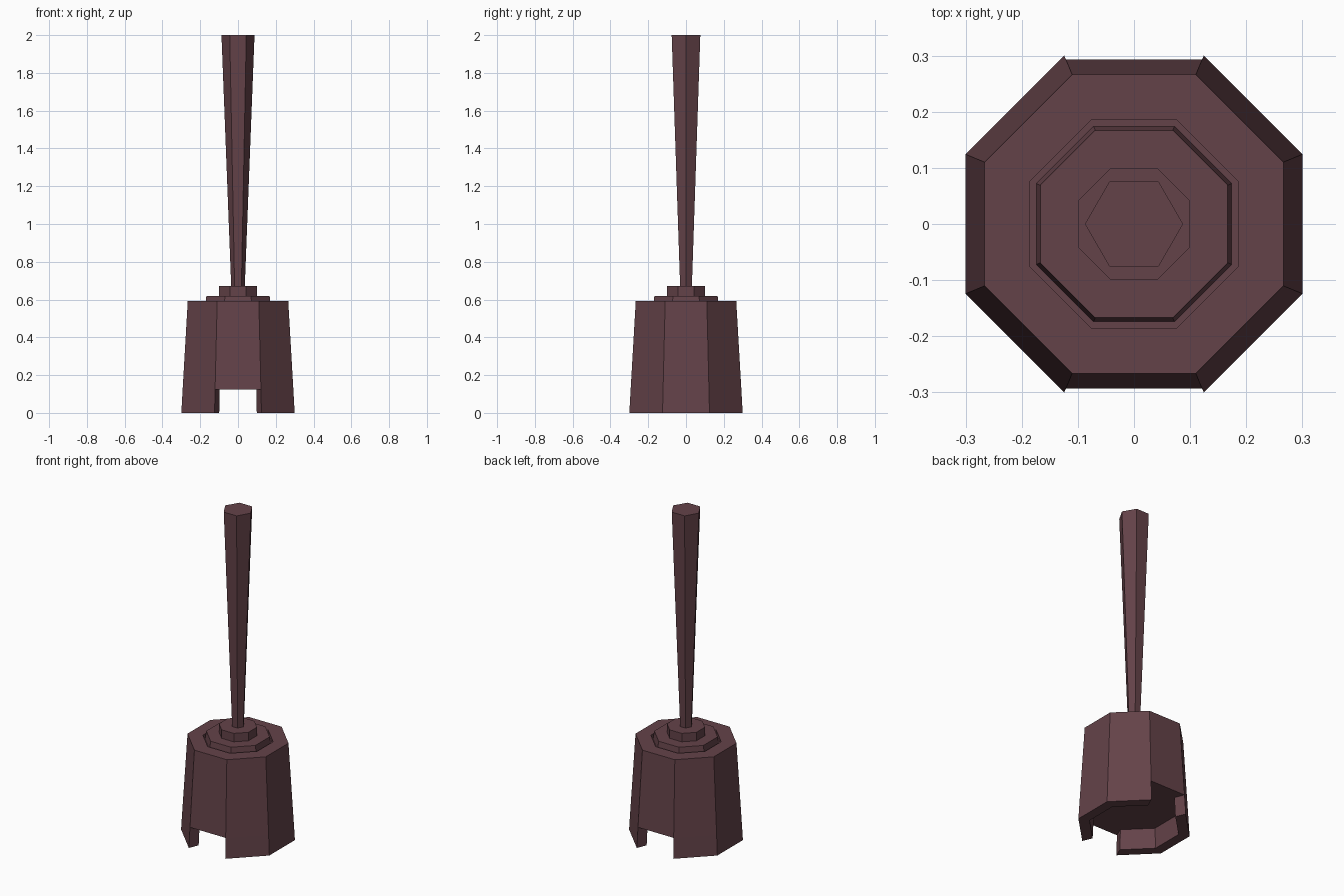
import bpy
import bmesh
from math import cos, sin, pi

cube = bpy.data.objects.get("Cube")
if cube:
    bpy.data.objects.remove(cube, do_unlink=True)

# One dark plum colour for everything
plum = bpy.data.materials.new("dark_plum")
plum.use_nodes = True
colour = (0.127, 0.055, 0.066, 1)
plum.diffuse_color = colour
plum.node_tree.nodes["Principled BSDF"].inputs["Base Color"].default_value = colour


def ring(bm, sides, radius, z, turn=0.0):
    """Regular polygon of vertices at height z."""
    return [bm.verts.new((radius * cos(turn + 2 * pi * i / sides),
                          radius * sin(turn + 2 * pi * i / sides), z))
            for i in range(sides)]


def bridge(bm, a, b, skip=()):
    """Quads between two rings, leaving out the skipped sides."""
    n = len(a)
    for i in range(n):
        if i not in skip:
            j = (i + 1) % n
            bm.faces.new((a[i], a[j], b[j], b[i]))


def finish(bm, name):
    bmesh.ops.recalc_face_normals(bm, faces=bm.faces[:])
    mesh = bpy.data.meshes.new(name)
    bm.to_mesh(mesh)
    bm.free()
    mesh.materials.append(plum)
    obj = bpy.data.objects.new(name, mesh)
    bpy.context.collection.objects.link(obj)
    return obj


def tapered(name, sides, r_bottom, r_top, z_bottom, z_top, turn=0.0):
    bm = bmesh.new()
    a = ring(bm, sides, r_bottom, z_bottom, turn)
    b = ring(bm, sides, r_top, z_top, turn)
    bridge(bm, a, b)
    bm.faces.new(a)
    bm.faces.new(b)
    return finish(bm, name)


# Octagons have flat sides facing the axes; sizes are given to the flats
EIGHTH = pi / 8
FLAT = 1 / cos(EIGHTH)
BACK, FRONT = 1, 5          # side numbers of the two open sides
OPEN = (BACK, FRONT)

# Base: tapered octagon, hollow foot open at front and back, grooved top
foot_z, top_z, groove_z = 0.125, 0.592, 0.57
bm = bmesh.new()
outer_low, outer_foot, outer_top, inner_low, inner_foot, lip, groove = [
    ring(bm, 8, flat * FLAT, z, EIGHTH) for flat, z in (
        (0.30, 0), (0.293, foot_z), (0.266, top_z),
        (0.24, 0), (0.234, foot_z), (0.185, top_z), (0.185, groove_z))]
bridge(bm, outer_foot, outer_top)
bridge(bm, outer_top, lip)
bridge(bm, lip, groove)
bm.faces.new(groove)
bm.faces.new(inner_foot)
bridge(bm, outer_low, outer_foot, OPEN)
bridge(bm, inner_low, outer_low, OPEN)
bridge(bm, inner_low, inner_foot, OPEN)
for side in OPEN:
    # Underside of the wall over each opening, and the two foot ends beside it
    i, j = side, side + 1
    bm.faces.new((outer_foot[i], outer_foot[j], inner_foot[j], inner_foot[i]))
    for k in (i, j):
        bm.faces.new((outer_low[k], outer_foot[k], inner_foot[k], inner_low[k]))
finish(bm, "base")

# Stepped cap and collar
tapered("cap_step", 8, 0.174 * FLAT, 0.167 * FLAT, groove_z, 0.62, EIGHTH)
tapered("collar", 8, 0.1 * FLAT, 0.1 * FLAT, 0.62, 0.672, EIGHTH)

# Six-sided handle, widening upward
tapered("handle", 6, 0.036, 0.0875, 0.672, 2.0)
